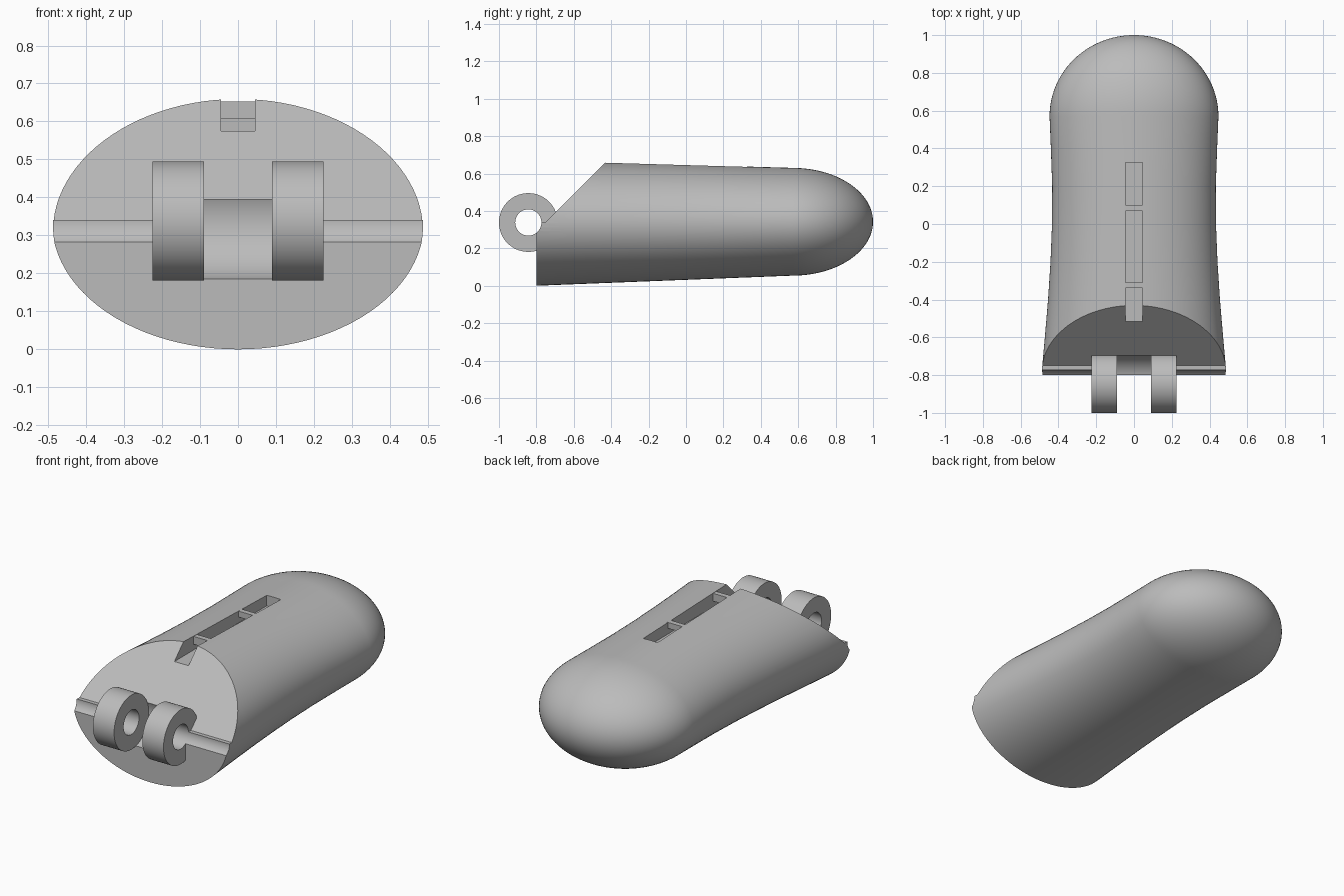
import bpy, bmesh
from math import sin, cos, pi
from mathutils import Vector

cube = bpy.data.objects.get("Cube")
if cube:
    bpy.data.objects.remove(cube, do_unlink=True)

grey = bpy.data.materials.new("plain grey")
grey.use_nodes = True
grey.diffuse_color = (0.5, 0.5, 0.5, 1)
grey.node_tree.nodes["Principled BSDF"].inputs["Base Color"].default_value = (0.5, 0.5, 0.5, 1)

HINGE_Y, HINGE_Z = -0.843, 0.338
SEGMENTS = 96


def finish(name, bm):
    bmesh.ops.recalc_face_normals(bm, faces=bm.faces)
    mesh = bpy.data.meshes.new(name)
    bm.to_mesh(mesh)
    bm.free()
    mesh.materials.append(grey)
    ob = bpy.data.objects.new(name, mesh)
    bpy.context.collection.objects.link(ob)
    return ob


def prism(name, profile, half_width):
    """Extrude a side profile of (y, z) points across x."""
    bm = bmesh.new()
    face = bm.faces.new([bm.verts.new((-half_width, y, z)) for y, z in profile])
    new = bmesh.ops.extrude_face_region(bm, geom=[face])["geom"]
    bmesh.ops.translate(bm, vec=Vector((2 * half_width, 0, 0)),
                        verts=[v for v in new if isinstance(v, bmesh.types.BMVert)])
    return finish(name, bm)


def pin(name, radius, half_width):
    """Cylinder across x, centred on the hinge axis."""
    ring = [2 * pi * i / SEGMENTS for i in range(SEGMENTS)]
    return prism(name, [(HINGE_Y + radius * cos(a), HINGE_Z + radius * sin(a)) for a in ring], half_width)


def box(name, y0, y1, z0, z1, half_width):
    return prism(name, [(y0, z0), (y1, z0), (y1, z1), (y0, z1)], half_width)


def combine(target, tool, operation):
    tool.hide_render = True
    mod = target.modifiers.new(operation, 'BOOLEAN')
    mod.operation, mod.solver, mod.object = operation, 'EXACT', tool
    bpy.context.view_layer.objects.active = target
    bpy.ops.object.modifier_apply(modifier=mod.name)
    bpy.data.objects.remove(tool, do_unlink=True)


# Body: lofted ellipses with a waist, closed by a rounded tip
CAP_Y, CAP_W, CAP_H = 0.57, 0.447, 0.288
waist = [(-0.8, 0.49), (-0.6, 0.472), (-0.4, 0.455), (-0.2, 0.442),
         (0, 0.434), (0.2, 0.433), (0.4, 0.44), (CAP_Y, CAP_W)]
sections = []
for y, w in waist:
    t = (y + 0.8) / (CAP_Y + 0.8)
    sections.append((y, w, 0.335 + (CAP_H - 0.335) * t, 0.335 + 0.007 * t))
CAP_STEPS = 24
for i in range(1, CAP_STEPS):
    a = pi / 2 * i / CAP_STEPS
    sections.append((CAP_Y + 0.43 * sin(a), CAP_W * cos(a), CAP_H * cos(a), 0.342))

bm = bmesh.new()
rings = []
for y, w, h, zc in sections:
    rings.append([bm.verts.new((w * cos(2 * pi * i / SEGMENTS), y, zc + h * sin(2 * pi * i / SEGMENTS)))
                  for i in range(SEGMENTS)])
for a, b in zip(rings, rings[1:]):
    for i in range(SEGMENTS):
        j = (i + 1) % SEGMENTS
        bm.faces.new((a[i], a[j], b[j], b[i]))
bm.faces.new(rings[0])
tip = bm.verts.new((0, 1, 0.342))
for i in range(SEGMENTS):
    bm.faces.new((rings[-1][i], rings[-1][(i + 1) % SEGMENTS], tip))
body = finish("finger_segment", bm)

# Slanted front face with a small ledge at hinge height
slant = [(-1.2, 0.34), (-0.75, 0.34), (-0.43, 0.66), (-0.23, 0.86), (-1.2, 0.86)]
combine(body, prism("slant_cutter", slant, 0.8), 'DIFFERENCE')

# Hinge knuckles: one barrel, split by a central gap and bored through
combine(body, pin("knuckle_barrel", 0.157, 0.225), 'UNION')
combine(body, pin("knuckle_gap_cutter", 0.1585, 0.09), 'DIFFERENCE')
combine(body, pin("bore_cutter", 0.07, 0.8), 'DIFFERENCE')

# Tendon channel along the top
combine(body, box("channel_cutter", -0.9, 0.325, 0.575, 0.9, 0.045), 'DIFFERENCE')

# Bridges over the channel, open underneath
for name, y0, y1, top in (("front_bridge", -0.34, -0.31, 0.653), ("rear_bridge", 0.07, 0.1, 0.642)):
    combine(body, box(name, y0, y1, 0.608, top, 0.05), 'UNION')

bpy.ops.object.select_all(action='DESELECT')
body.select_set(True)
bpy.context.view_layer.objects.active = body
bpy.ops.object.shade_smooth_by_angle(angle=pi / 7)
